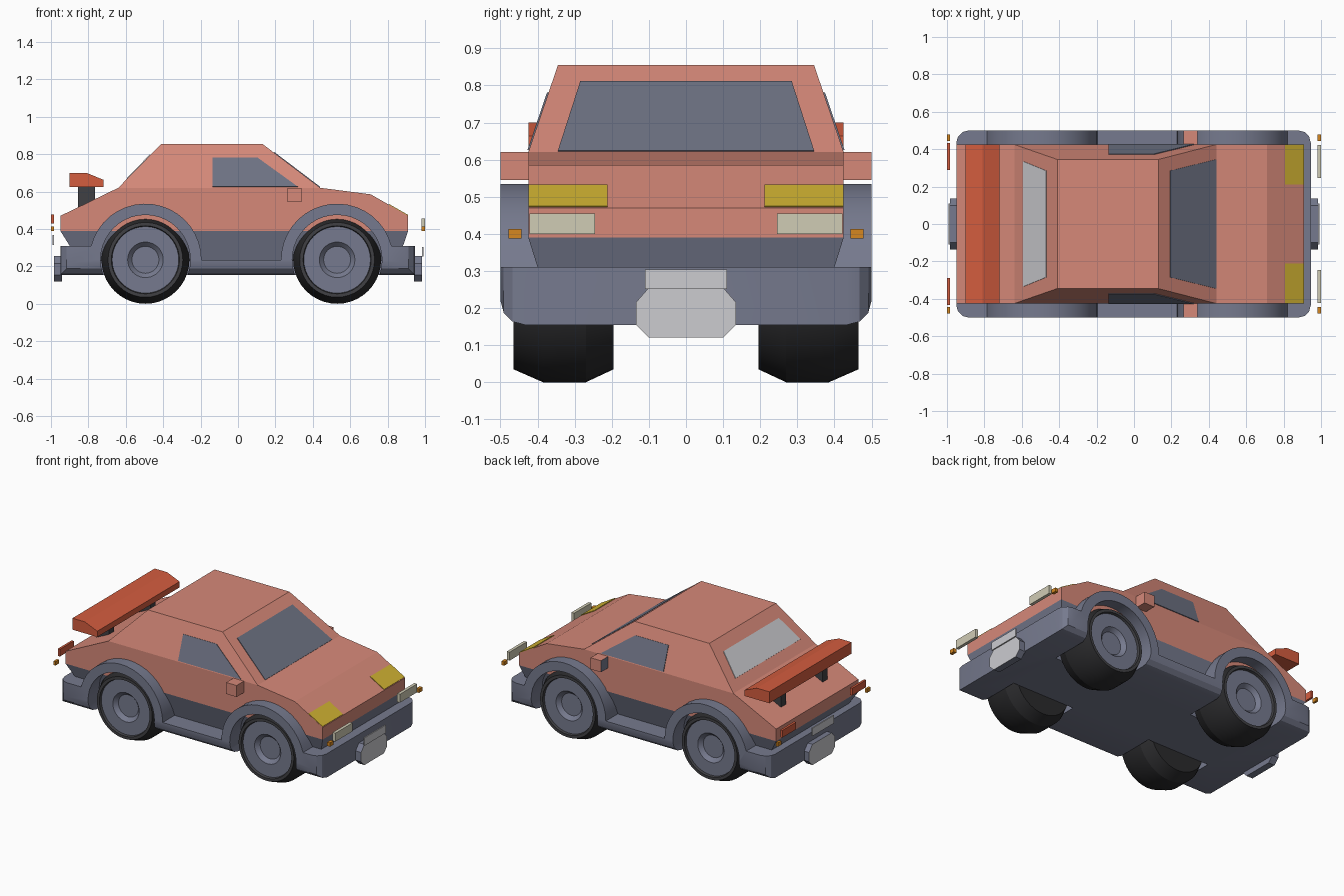
import bpy, bmesh, math
from mathutils import Vector

old = bpy.data.objects.get("Cube")
if old:
    bpy.data.objects.remove(old, do_unlink=True)


def make_material(name, rgb):
    linear = [(c / 255 / 12.92) if c < 11 else ((c / 255 + 0.055) / 1.055) ** 2.4 for c in rgb]
    m = bpy.data.materials.new(name)
    m.use_nodes = True
    m.diffuse_color = (*linear, 1)
    m.node_tree.nodes["Principled BSDF"].inputs["Base Color"].default_value = (*linear, 1)
    return m


coral = make_material("coral paint", (214, 137, 121))
slate = make_material("slate trim", (118, 122, 142))
glass = make_material("dark glass", (110, 115, 132))
silver = make_material("light grey", (204, 204, 208))
red = make_material("red orange", (212, 93, 63))
yellow = make_material("yellow lamp", (208, 178, 50))
orange = make_material("orange marker", (214, 135, 32))
cream = make_material("cream lamp", (208, 204, 181))
rubber = make_material("black rubber", (42, 42, 44))
charcoal = make_material("charcoal", (64, 64, 68))


def finish(name, bm, *mats):
    bmesh.ops.recalc_face_normals(bm, faces=bm.faces[:])
    mesh = bpy.data.meshes.new(name)
    bm.to_mesh(mesh)
    bm.free()
    for m in mats:
        mesh.materials.append(m)
    obj = bpy.data.objects.new(name, mesh)
    bpy.context.scene.collection.objects.link(obj)
    return obj


def prism(points, offset):
    """Extrude a closed outline by an offset vector."""
    bm = bmesh.new()
    face = bm.faces.new([bm.verts.new(p) for p in points])
    new = bmesh.ops.extrude_face_region(bm, geom=[face])["geom"]
    bmesh.ops.translate(bm, vec=offset, verts=[v for v in new if isinstance(v, bmesh.types.BMVert)])
    bmesh.ops.recalc_face_normals(bm, faces=bm.faces[:])
    return bm


def side_profile(points, half_width):
    return prism([(x, -half_width, z) for x, z in points], (0, 2 * half_width, 0))


def box(name, mat, xs, ys, zs):
    outline = [(xs[0], ys[0], zs[0]), (xs[1], ys[0], zs[0]), (xs[1], ys[1], zs[0]), (xs[0], ys[1], zs[0])]
    return finish(name, prism(outline, (0, 0, zs[1] - zs[0])), mat)


def frustum(name, mat, low, high):
    """Tapered block; each end is (rear x, front x, half width, z)."""
    bm = bmesh.new()
    rings = [[bm.verts.new(p) for p in ((a, -w, z), (b, -w, z), (b, w, z), (a, w, z))]
             for a, b, w, z in (low, high)]
    for ring in rings:
        bm.faces.new(ring)
    for i in range(4):
        j = (i + 1) % 4
        bm.faces.new((rings[0][i], rings[0][j], rings[1][j], rings[1][i]))
    return finish(name, bm, mat)


def panel(name, mat, points, outward):
    """Thin plate lying on a body surface."""
    p = [Vector(q) for q in points]
    n = (p[1] - p[0]).cross(p[2] - p[0]).normalized()
    if n.dot(Vector(outward)) < 0:
        n = -n
    return finish(name, prism([q - n * 0.002 for q in p], n * 0.006), mat)


def mirrored_y(span, side):
    return sorted(side * v for v in span)


# Painted body: lower shell, undercut band and cabin
frustum("undercut_band", slate, (-0.85, 0.855, 0.375, 0.23), (-0.95, 0.91, 0.425, 0.39))
shell = [(-0.95, 0.39), (-0.95, 0.47), (-0.64, 0.62), (0.44, 0.62), (0.71, 0.585), (0.91, 0.47), (0.91, 0.39)]
finish("lower_body", side_profile(shell, 0.425), coral)
frustum("cabin", coral, (-0.64, 0.44, 0.425, 0.62), (-0.41, 0.13, 0.345, 0.855))

# Chassis: bumpers, sills and arches in one outline
AXLES = (-0.495, 0.53)
AXLE_Z = 0.235


def arch(cx, start, end, steps=18):
    angles = [math.radians(start + (end - start) * i / steps) for i in range(steps + 1)]
    return [(cx + 0.3 * math.cos(a), AXLE_Z + 0.3 * math.sin(a)) for a in angles]


outline = [(-0.95, 0.155), (-0.95, 0.31)] + arch(AXLES[0], 165.5, 0) + arch(AXLES[1], 180, 14.5)
outline += [(0.945, 0.31), (0.945, 0.155)]
bm = side_profile(outline, 0.5)
corners = [e for e in bm.edges if all(abs(v.co.x) > 0.94 for v in e.verts)
           and abs(e.verts[0].co.y - e.verts[1].co.y) < 0.01]
bmesh.ops.bevel(bm, geom=corners, offset=0.065, segments=3, profile=0.5, affect='EDGES')
chassis = finish("chassis", bm, slate)

# Wheel wells cut into the chassis
cutters = []
for cx in AXLES:
    for side in (-1, 1):
        ring = [(cx + 0.24 * math.cos(math.tau * i / 40), side * 0.19, AXLE_Z + 0.24 * math.sin(math.tau * i / 40))
                for i in range(40)]
        cutter = finish("well_cutter", prism(ring, (0, side * 0.4, 0)), slate)
        cutter.hide_render = True
        cutters.append(cutter)
        mod = chassis.modifiers.new("wheel_well", 'BOOLEAN')
        mod.operation, mod.solver, mod.object = 'DIFFERENCE', 'EXACT', cutter
graph = bpy.context.evaluated_depsgraph_get()
cut_mesh = bpy.data.meshes.new_from_object(chassis.evaluated_get(graph))
chassis.modifiers.clear()
chassis.data = cut_mesh
for cutter in cutters:
    bpy.data.objects.remove(cutter, do_unlink=True)

# Wheels: (radius, y, material index of the strip that follows)
WHEEL = [(0, 0.195, 0), (0.2, 0.195, 0), (0.235, 0.27, 0), (0.235, 0.385, 0), (0.2, 0.465, 1),
         (0.182, 0.465, 1), (0.178, 0.45, 2), (0.095, 0.45, 2), (0.072, 0.425, 2), (0, 0.425, 2)]
smooth_parts = [chassis]


def wheel(name, cx, side):
    bm = bmesh.new()
    n = 40
    rings = []
    for r, y, _ in WHEEL:
        count = n if r else 1
        rings.append([bm.verts.new((cx + r * math.cos(math.tau * i / n), side * y,
                                    AXLE_Z + r * math.sin(math.tau * i / n))) for i in range(count)])
    for a, b, (_, _, mat) in zip(rings, rings[1:], WHEEL):
        for i in range(n):
            j = (i + 1) % n
            quad = [a[i % len(a)], a[j % len(a)], b[j % len(b)], b[i % len(b)]]
            bm.faces.new(list(dict.fromkeys(quad))).material_index = mat
    smooth_parts.append(finish(name, bm, rubber, charcoal, slate))


for end, cx in zip(("rear", "front"), AXLES):
    for label, side in (("right", -1), ("left", 1)):
        wheel(f"{end}_{label}_wheel", cx, side)

# Windscreen and rear window
def slope_x(z, base, top):
    return base + (top - base) * (z - 0.62) / 0.235


for name, mat, base, top, lo, hi in (
        ("windscreen", glass, (0.44, 0.345), (0.13, 0.285), 0.622, 0.808),
        ("rear_window", silver, (-0.64, 0.335), (-0.41, 0.285), 0.67, 0.795)):
    xl, xh = slope_x(lo, base[0], top[0]), slope_x(hi, base[0], top[0])
    panel(name, mat, [(xl, -base[1], lo), (xl, base[1], lo), (xh, top[1], hi), (xh, -top[1], hi)],
          (base[0], 0, 0.3))

# Parts repeated on both sides
for label, s in (("right", -1), ("left", 1)):
    window = [(-0.135, 0.625), (-0.135, 0.78), (0.105, 0.78), (0.32, 0.625)]
    panel(f"{label}_side_window", glass,
          [(x, s * (0.425 - 0.34 * (z - 0.62)), z) for x, z in window], (0, s, 0))
    panel(f"{label}_hood_lamp", yellow,
          [(0.907, s * 0.212, 0.4717), (0.907, s * 0.424, 0.4717),
           (0.806, s * 0.424, 0.5298), (0.806, s * 0.212, 0.5298)], (0, 0, 1))
    mirror = box(f"{label}_mirror", coral, (0.265, 0.34), mirrored_y((0.415, 0.5), s), (0.545, 0.62))
    mirror.data.materials.append(slate)
    for f in mirror.data.polygons:
        f.material_index = int(f.normal.x < -0.9)
    box(f"{label}_headlight", cream, (0.98, 1.0), mirrored_y((0.245, 0.422), s), (0.4, 0.455))
    box(f"{label}_tail_light", red, (-1.0, -0.985), mirrored_y((0.29, 0.433), s), (0.43, 0.477))
    for end, xs in (("front", (0.98, 1.0)), ("rear", (-1.0, -0.985))):
        box(f"{end}_{label}_marker", orange, xs, mirrored_y((0.443, 0.478), s), (0.388, 0.413))
    box(f"{label}_spoiler_post", charcoal, (-0.855, -0.765), mirrored_y((0.19, 0.24), s), (0.49, 0.63))

# Spoiler wing
wing = [(-0.9, 0.625), (-0.9, 0.7), (-0.81, 0.7), (-0.72, 0.663), (-0.72, 0.625)]
finish("spoiler_wing", side_profile(wing, 0.425), red)

# Octagonal bumper blocks and number plates at both ends
octagon = [(-0.1, 0.12), (0.1, 0.12), (0.135, 0.155), (0.135, 0.215),
           (0.1, 0.255), (-0.1, 0.255), (-0.135, 0.215), (-0.135, 0.155)]
for end, s, z in (("front", 1, 0.252), ("rear", -1, 0.315)):
    block = finish(f"{end}_bumper_block", prism([(s * 0.94, y, zz) for y, zz in octagon], (s * 0.045, 0, 0)),
                   slate, silver)
    for f in block.data.polygons:
        f.material_index = int(f.normal.x * s > 0.9)
    box(f"{end}_plate", silver, sorted((s * 0.985, s * 0.993)), (-0.11, 0.11), (z, z + 0.052))

# Smooth shading on the round parts only
bpy.ops.object.select_all(action='DESELECT')
for obj in smooth_parts:
    obj.select_set(True)
bpy.context.view_layer.objects.active = chassis
bpy.ops.object.shade_smooth_by_angle(angle=math.radians(24))
